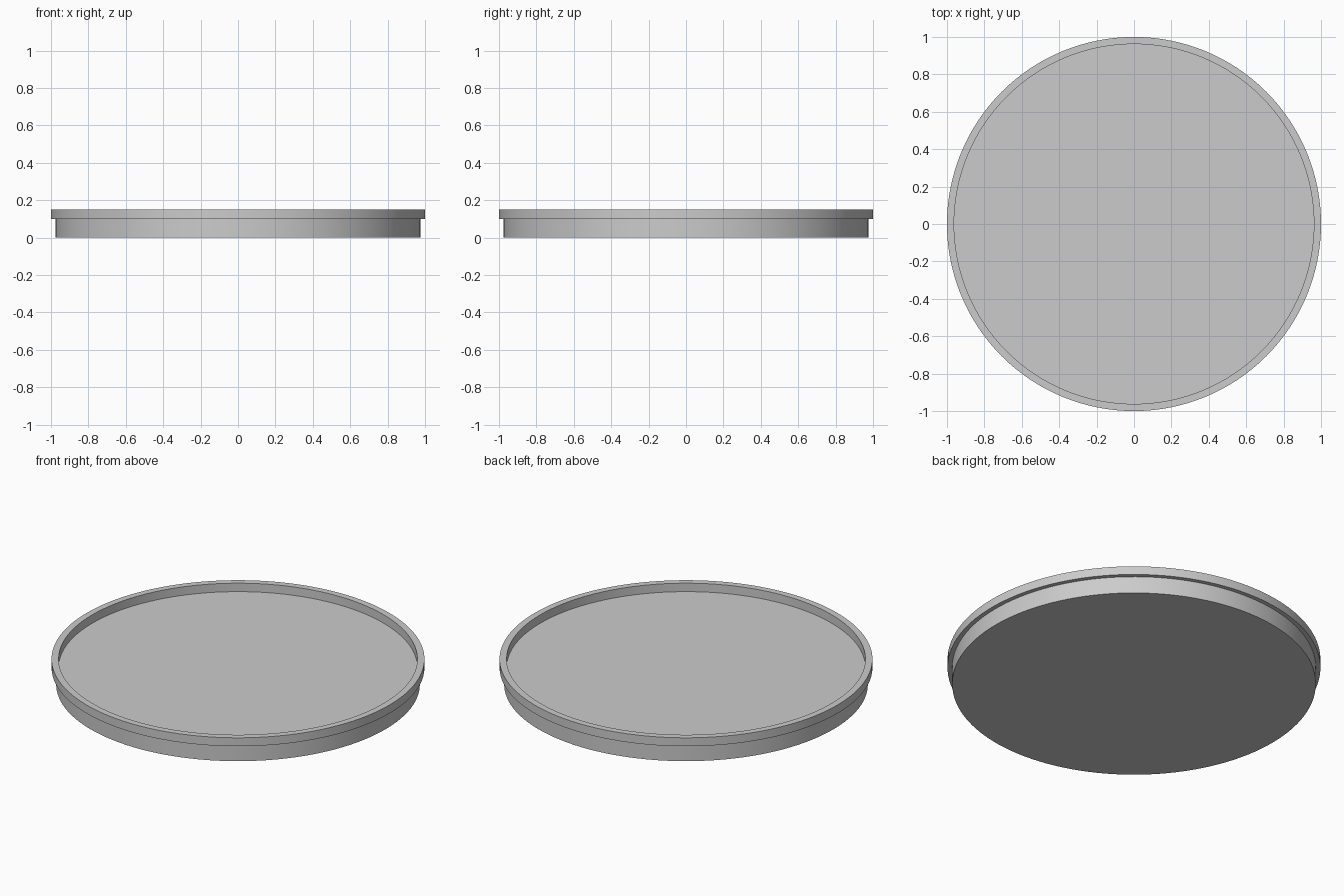
import bpy, bmesh, math

if "Cube" in bpy.data.objects:
    bpy.data.objects.remove(bpy.data.objects["Cube"])

SIDES = 128


def lathe(name, profile):
    """Revolve a radius/height profile around z and cap both ends with flat discs."""
    bm = bmesh.new()
    rings = []
    for r, z in profile:
        rings.append([bm.verts.new((r * math.cos(2 * math.pi * i / SIDES),
                                    r * math.sin(2 * math.pi * i / SIDES), z))
                      for i in range(SIDES)])
    for a, b in zip(rings, rings[1:]):
        for i in range(SIDES):
            j = (i + 1) % SIDES
            bm.faces.new((a[i], a[j], b[j], b[i]))
    bm.faces.new(rings[0][::-1])
    bm.faces.new(rings[-1])
    bmesh.ops.recalc_face_normals(bm, faces=bm.faces)
    mesh = bpy.data.meshes.new(name)
    bm.to_mesh(mesh)
    bm.free()
    obj = bpy.data.objects.new(name, mesh)
    bpy.context.collection.objects.link(obj)
    bpy.ops.object.select_all(action='DESELECT')
    obj.select_set(True)
    bpy.context.view_layer.objects.active = obj
    bpy.ops.object.shade_smooth_by_angle(angle=math.radians(30))
    return obj


# Round tray: thick base, overhanging rim, recessed floor
lathe("round_tray", [
    (0.975, 0.0),   # base bottom edge
    (0.975, 0.1),   # under the rim
    (1.0, 0.1),     # rim lower edge
    (1.0, 0.15),    # rim outer top
    (0.962, 0.15),  # rim inner top
    (0.962, 0.1),   # floor edge
])
